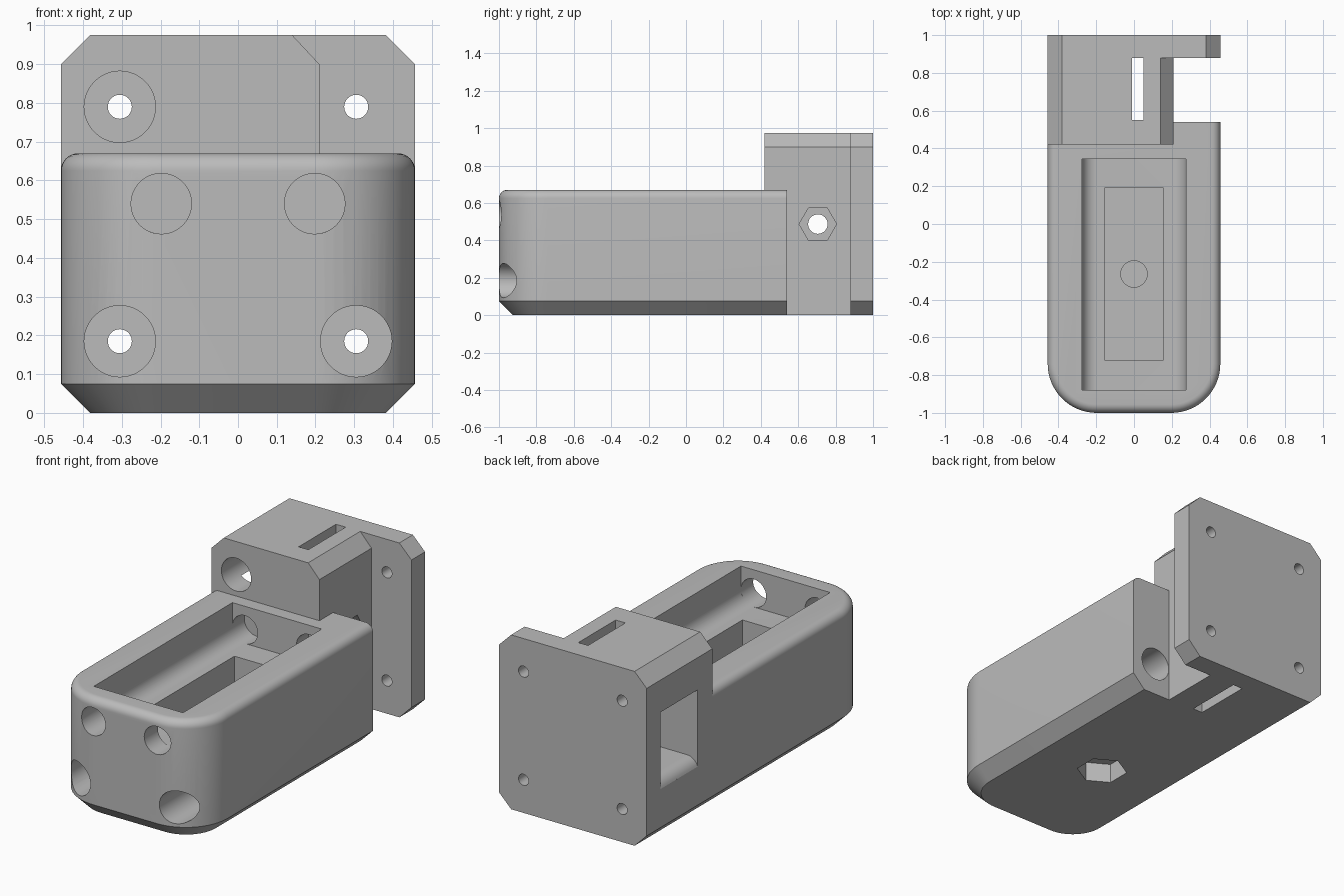
import bpy, bmesh
from math import sin, cos, pi, radians
from mathutils import Vector

if "Cube" in bpy.data.objects:
    bpy.data.objects.remove(bpy.data.objects["Cube"], do_unlink=True)

grey = bpy.data.materials.new("plain grey")
grey.use_nodes = True
COLOUR = (0.5, 0.5, 0.5, 1)
grey.diffuse_color = COLOUR
grey.node_tree.nodes["Principled BSDF"].inputs["Base Color"].default_value = COLOUR


def loft(name, rings):
    """Closed solid skinned through rings of equal point count."""
    bm = bmesh.new()
    loops = [[bm.verts.new(p) for p in ring] for ring in rings]
    n = len(loops[0])
    bm.faces.new(loops[0])
    bm.faces.new(loops[-1])
    for a, b in zip(loops, loops[1:]):
        for i in range(n):
            j = (i + 1) % n
            bm.faces.new((a[i], a[j], b[j], b[i]))
    bmesh.ops.recalc_face_normals(bm, faces=bm.faces)
    mesh = bpy.data.meshes.new(name)
    bm.to_mesh(mesh)
    bm.free()
    mesh.materials.append(grey)
    obj = bpy.data.objects.new(name, mesh)
    bpy.context.collection.objects.link(obj)
    return obj


def prism(name, profile, axis, start, end):
    """Extrude a 2D profile along an axis."""
    place = {"x": lambda a, b, t: (t, a, b),
             "y": lambda a, b, t: (a, t, b),
             "z": lambda a, b, t: (a, b, t)}[axis]
    return loft(name, [[place(a, b, t) for a, b in profile] for t in (start, end)])


def arc(cx, cy, r, a0, a1, n):
    return [(cx + r * cos(radians(a0 + (a1 - a0) * i / n)),
             cy + r * sin(radians(a0 + (a1 - a0) * i / n))) for i in range(n + 1)]


def circle(cx, cy, r, n=48, turn=0):
    return arc(cx, cy, r, turn, turn + 360, n)[:-1]


def rect(x0, x1, y0, y1):
    return [(x0, y0), (x1, y0), (x1, y1), (x0, y1)]


def combine(target, tool, operation):
    mod = target.modifiers.new(operation, "BOOLEAN")
    mod.operation, mod.solver, mod.object = operation, "EXACT", tool
    bpy.context.view_layer.objects.active = target
    bpy.ops.object.modifier_apply(modifier=mod.name)
    bpy.data.objects.remove(tool, do_unlink=True)


W, H, C = 0.457, 0.975, 0.075   # half width, full height, chamfer
PLATE, BACK = 0.88, 0.54        # plate front, end of the body
BOLT, LOW, HIGH = 0.305, 0.185, 0.79


# Long body: rounded front corners, chamfered base, filleted top edge
def outline(inset, z):
    w, r = W - inset, 0.26 - inset
    y = -1 + inset + r
    pts = [(-w, BACK)] + arc(r - w, y, r, 180, 270, 16)
    pts += arc(w - r, y, r, 270, 360, 16) + [(w, BACK)]
    return [(a, b, z) for a, b in pts]


F, TOP = 0.045, 0.67
rings = [outline(C, 0), outline(0, C)]
rings += [outline(F - a, TOP - F + b) for a, b in arc(0, 0, F, 0, 90, 8)]
body = loft("housing", rings)

# Raised rear block and chamfered mounting plate
block = [(-W, C), (C - W, 0), (0.21, 0), (0.21, H - C), (0.14, H), (C - W, H), (-W, H - C)]
plate = [(-W, C), (C - W, 0), (W - C, 0), (W, C),
         (W, H - C), (W - C, H), (C - W, H), (-W, H - C)]
combine(body, prism("rear_block", block, "y", 0.42, 0.94), "UNION")
combine(body, prism("mounting_plate", plate, "y", PLATE, 1), "UNION")

cutters = []


def cut(*args):
    cutters.append(prism("cutter", *args))


# Top cavity with rounded floor edges, and the deeper pocket inside it
R, CX, CZ = 0.078, 0.198, 0.54
trough = [(-CX - R, 1)] + arc(-CX, CZ, R, 180, 270, 14)
trough += arc(CX, CZ, R, 270, 360, 14) + [(CX + R, 1)]
cut(trough, "y", -0.88, 0.345)
cut(rect(-0.155, 0.155, -0.72, 0.19), "z", 0.2, 0.6)

# Blind screw hole in the pocket floor and nut recess beneath
cut(circle(0, -0.265, 0.07), "z", 0.14, 0.3)
cut(circle(0, -0.265, 0.133, 6, 30), "z", -0.1, 0.11)

# Rod bores through the front wall and into the back wall
for x in (-CX, CX):
    cut(circle(x, CZ, R), "y", -1.1, -0.87)
    cut(circle(x, CZ, R), "y", 0.33, 0.45)

# Screwdriver access bores and the plate's bolt holes
cut(circle(-BOLT, LOW, 0.092), "y", -1.1, PLATE)
cut(circle(BOLT, LOW, 0.092), "y", -1.1, 0.7)
cut(circle(-BOLT, HIGH, 0.092), "y", 0.3, PLATE)
for x in (-BOLT, BOLT):
    for z in (LOW, HIGH):
        cut(circle(x, z, 0.031, 32), "y", 0.8, 1.1)

# Side window with a rounded sill, and the vertical slot
window = [(-0.6, 0.72), (-0.6, 0.29)] + arc(-0.39, 0.27, 0.07, 163, 90, 8)
window += [(0, 0.34), (0, 0.72)]
cut(window, "y", 0.55, PLATE)
cut(rect(-0.01, 0.05, 0.55, PLATE), "z", -0.1, 1.1)

# Cross screw hole with its nut recess
cut(circle(0.705, 0.487, 0.052, 32), "x", 0, 0.4)
cut(circle(0.705, 0.487, 0.1, 6), "x", 0.14, 0.4)

for cutter in cutters:
    combine(body, cutter, "DIFFERENCE")

bpy.ops.object.select_all(action="DESELECT")
body.select_set(True)
bpy.context.view_layer.objects.active = body
bpy.ops.object.shade_smooth_by_angle(angle=radians(30))
